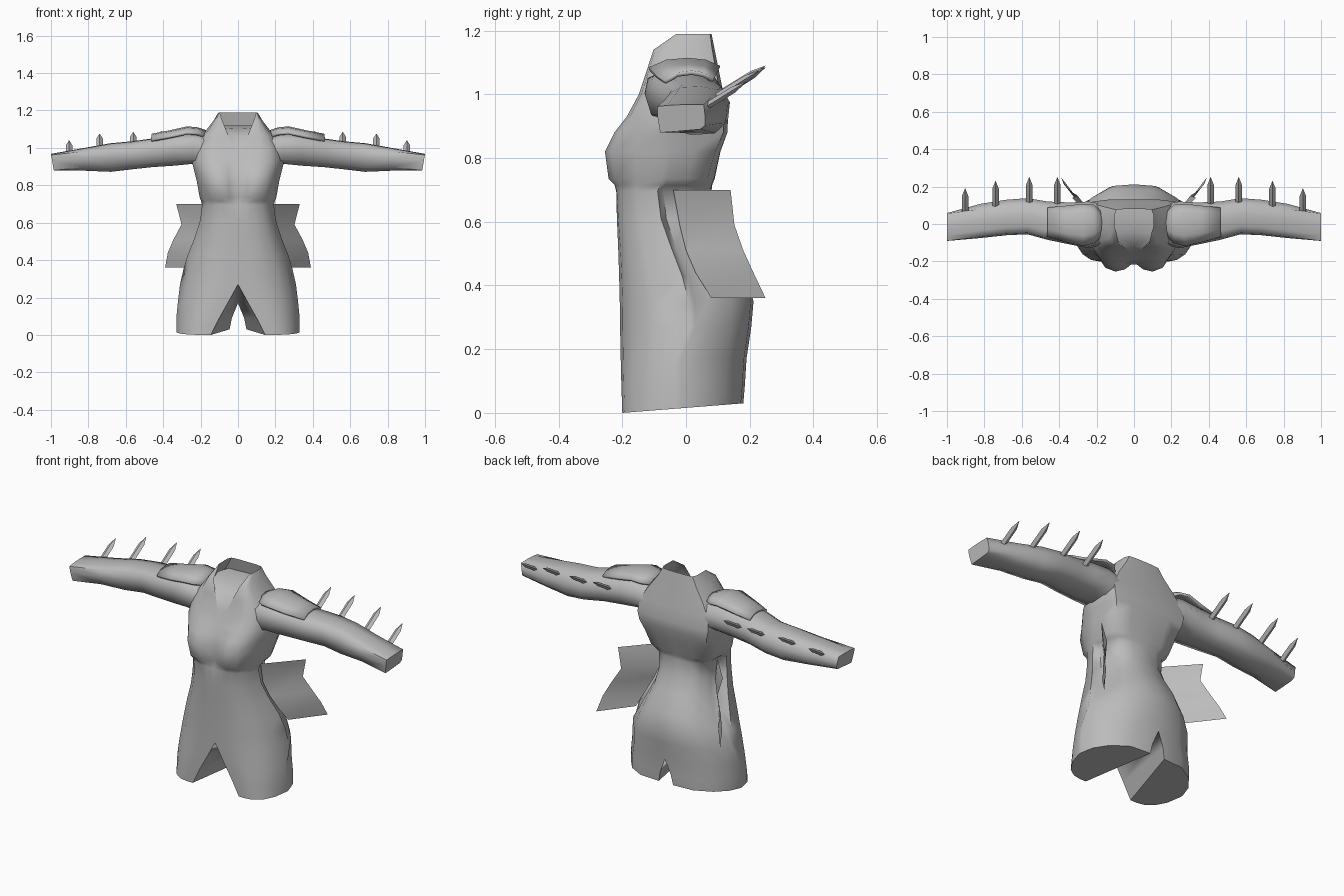
import bpy, bmesh, math
from mathutils import Vector

grey = bpy.data.materials.new("cloth grey")
grey.diffuse_color = (0.5, 0.5, 0.5, 1)


def finish(name, bm, angle=50, mirror=True, thickness=0):
    me = bpy.data.meshes.new(name)
    bmesh.ops.recalc_face_normals(bm, faces=bm.faces[:])
    bm.to_mesh(me)
    bm.free()
    me.materials.append(grey)
    ob = bpy.data.objects.new(name, me)
    bpy.context.collection.objects.link(ob)
    if thickness:
        m = ob.modifiers.new("thickness", 'SOLIDIFY')
        m.thickness, m.offset = thickness, 0
    if mirror:
        m = ob.modifiers.new("mirror", 'MIRROR')
        m.merge_threshold = 0.002
    bpy.context.view_layer.objects.active = ob
    ob.select_set(True)
    bpy.ops.object.shade_smooth_by_angle(angle=math.radians(angle))
    ob.select_set(False)
    return ob


def loft(rows, closed=False, caps=False):
    """Skin a list of point rows with quads."""
    bm = bmesh.new()
    g = [[bm.verts.new(p) for p in r] for r in rows]
    n = len(g[0])
    for a, b in zip(g, g[1:]):
        for i in range(n if closed else n - 1):
            j = (i + 1) % n
            bm.faces.new((a[i], a[j], b[j], b[i]))
    if caps:
        bm.faces.new(g[0])
        bm.faces.new(g[-1])
    bm.verts.ensure_lookup_table()
    return bm


# Suit body: half rings from front centre to back centre
# z, half width, front y, back y, side fold, front slit, back slit, bust
rings = [
    (0.00, .33, -.200, .180, .00, .145, .045, 0),
    (0.09, .33, -.203, .185, .00, .100, .033, 0),
    (0.17, .322, -.205, .190, .00, .055, 0, 0),
    (0.27, .31, -.207, .205, .00, 0, 0, 0),
    (0.35, .292, -.208, .212, .025, 0, 0, 0),
    (0.43, .268, -.210, .190, .04, 0, 0, 0),
    (0.52, .232, -.213, .140, .045, 0, 0, 0),
    (0.61, .203, -.217, .095, .04, 0, 0, 0),
    (0.695, .192, -.216, .080, .03, 0, 0, .004),
    (0.715, .197, -.206, .082, .01, 0, 0, .020),
    (0.735, .205, -.203, .090, .00, 0, 0, .042),
    (0.82, .220, -.205, .108, .00, 0, 0, .050),
    (0.88, .235, -.195, .130, .00, 0, 0, .030),
    (0.93, .247, -.180, .132, .00, 0, 0, .006),
    (1.00, .235, -.148, .118, .00, .027, 0, 0),
    (1.07, .190, -.125, .104, .00, .054, 0, 0),
    (1.14, .135, -.102, .090, .00, .082, 0, 0),
    (1.19, .104, -.030, .080, .00, .098, 0, 0),
]
hip_shape = [(0, 0), (.22, .0), (.45, .02), (.70, .10), (.89, .24), (1, .44),
             (1, .48), (.93, .66), (.74, .84), (.42, .98), (0, 1)]
chest_shape = [(0, 0), (.22, .0), (.45, .0), (.70, .03), (.89, .16), (1, .42),
               (1, .50), (1, .74), (.90, .96), (.5, 1), (0, 1)]
bump = [0, .75, 1, .8, .15] + [0] * 6
rows = []
for z, w, yf, yb, fold, sf, sb, bust in rings:
    row = []
    mix = min(1, max(0, (z - .5) / .35))      # rounder hips, flatter upper back
    for i, ((ha, hb), (ca, cb)) in enumerate(zip(hip_shape, chest_shape)):
        fx, t = ha + (ca - ha) * mix, hb + (cb - hb) * mix
        slit = sf if i < 6 else sb
        wide = w - fold if i > 5 else w
        if .25 < z < .65 and i in (5, 6):     # fold edge drifts back at the hip
            t += .10 * (.65 - z) / .4
        drop = .03 * t if z == 0 else 0
        row.append((slit + (wide - slit) * fx,
                    yf + (yb - yf) * t - bust * bump[i], z + drop))
    rows.append(row)
bm = loft(rows)
# Inner thigh walls and closed leg ends
n = len(hip_shape)
v = bm.verts
for r in (0, 1):
    bm.faces.new((v[r * n], v[r * n + n - 1], v[(r + 1) * n + n - 1], v[(r + 1) * n]))
bm.faces.new((v[2 * n], v[3 * n - 1], v[3 * n]))
bm.faces.new(v[:n])
finish("suit_body", bm, angle=55)

# Sloping panel inside the collar
finish("neck_panel", loft([
    [(0, -.180, .93), (.004, -.180, .932)],
    [(0, -.146, 1.0), (.03, -.146, 1.0)],
    [(0, -.115, 1.06), (.057, -.122, 1.07)],
    [(0, -.04, 1.10), (.122, -.055, 1.11)],
    [(0, .03, 1.12), (.14, .02, 1.12)],
    [(0, .092, 1.12), (.12, .084, 1.12)]]))

# Sleeves: x, front y, back y, bottom z, top z
sections = [
    (.13, -.10, .10, .87, 1.06), (.24, -.13, .12, .915, 1.075),
    (.34, -.11, .115, .905, 1.07), (.46, -.085, .12, .897, 1.05),
    (.57, -.055, .138, .885, 1.035), (.68, -.06, .13, .872, 1.025),
    (.82, -.075, .108, .878, 1.0), (.985, -.09, .06, .88, .968)]
section = [(0, .55), (.04, .85), (.22, .98), (.55, 1), (.85, .93),
           (1, .6), (.97, .25), (.8, .04), (.4, 0), (.08, .15)]
cuff = [(0, .6), (0, .93), (.2, .97), (.55, 1), (.97, 1),
        (1, .6), (1, .25), (.9, .12), (.45, .05), (.06, 0)]
rows = []
for x, a, b, c, d in sections:
    end = x > .9                              # cuff is squarer and slanted
    rows.append([(x + (.015 * h if end else 0), a + (b - a) * u, c + (d - c) * h)
                 for u, h in (cuff if end else section)])
finish("sleeve", loft(rows, closed=True, caps=True), angle=65)

# Shoulder plates draped over the sleeve tops
plate = []
for x, y0, y1, z in [(.165, -.05, .05, 1.085), (.215, -.10, .10, 1.103),
                     (.27, -.115, .105, 1.108), (.36, -.095, .095, 1.088),
                     (.462, -.065, .085, 1.068)]:
    plate.append([(x, y0 + (y1 - y0) * t, z - d) for t, d in
                  [(0, .030), (.25, .006), (.55, 0), (.8, .006), (1, .025)]])
finish("shoulder_plate", loft(plate), thickness=.014)

# Blade spikes along the back of each sleeve
for k, (x, tip_y, tip_z) in enumerate([(.41, .25, 1.09), (.56, .25, 1.085),
                                       (.74, .23, 1.075), (.903, .19, 1.04)]):
    tip = Vector((x, tip_y, tip_z))
    run = Vector((0, .17, .105))
    up = Vector((0, -.105, .17)).normalized() * .011
    side = Vector((.018, 0, 0))
    blade = []
    for t, s in [(0, 1), (.76, .95), (1, .04)]:
        c = tip - run * (1 - t)
        blade.append([c + side * s, c + up * s, c - side * s, c - up * s])
    finish(f"spike_{k + 1}", loft(blade, closed=True, caps=True), angle=30)

# Flared hip panels
outer = [(.33, .14, .70), (.302, .152, .59), (.345, .18, .51),
         (.375, .212, .44), (.39, .25, .36)]
inner = [(.17, -.04, .70), (.17, -.02, .59), (.20, .0, .51),
         (.23, .03, .44), (.26, .08, .36)]
finish("hip_panel", loft([outer, inner]))
